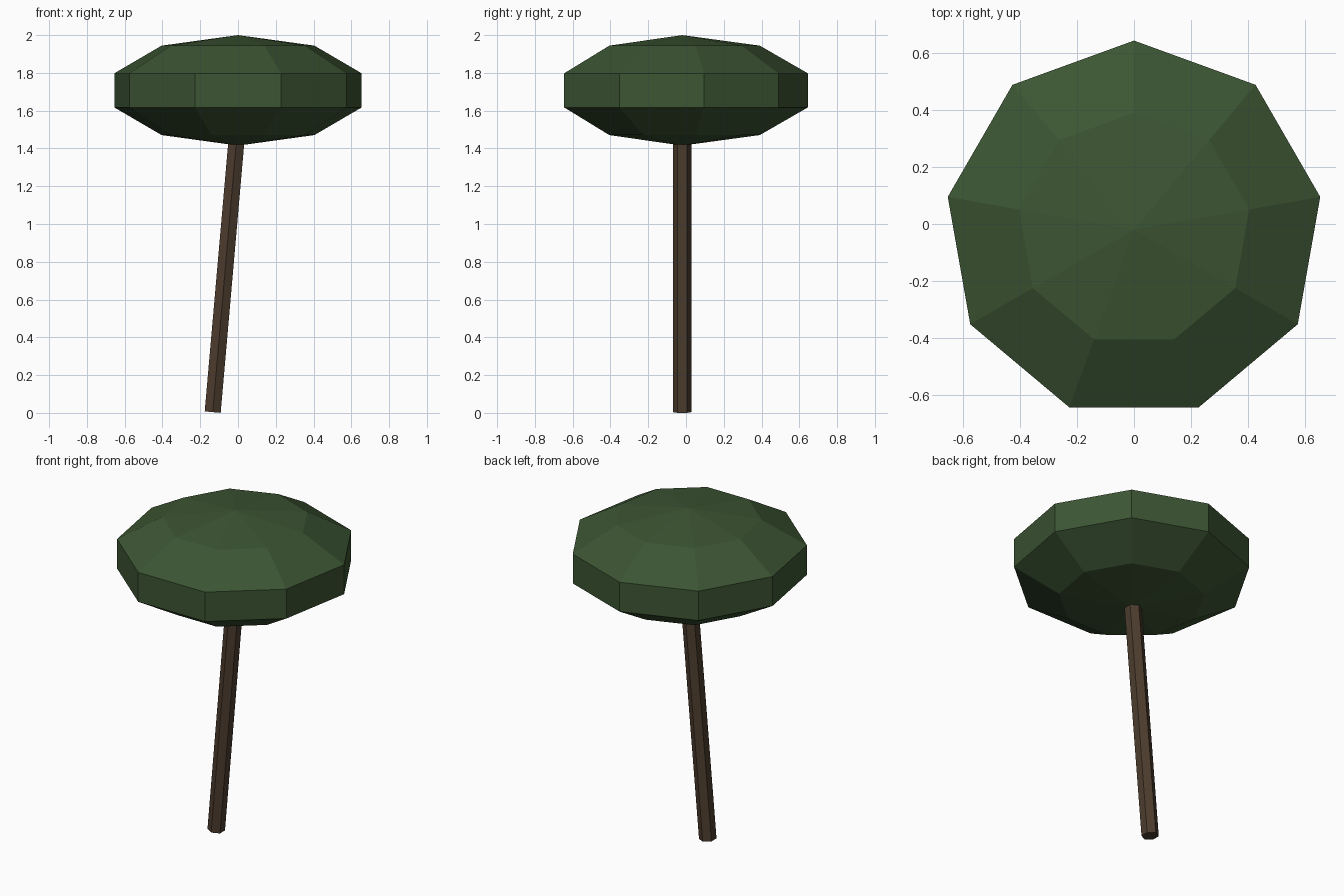
import bpy, bmesh
from math import sin, cos, pi, radians
from mathutils import Matrix, Vector

default = bpy.data.objects.get("Cube")
if default:
    bpy.data.objects.remove(default, do_unlink=True)


def make_material(name, rgb):
    mat = bpy.data.materials.new(name)
    mat.use_nodes = True
    mat.diffuse_color = (*rgb, 1)
    bsdf = next(n for n in mat.node_tree.nodes if n.type == 'BSDF_PRINCIPLED')
    bsdf.inputs["Base Color"].default_value = (*rgb, 1)
    bsdf.inputs["Roughness"].default_value = 0.9
    return mat


def add_object(name, bm, mat):
    bmesh.ops.recalc_face_normals(bm, faces=bm.faces)
    mesh = bpy.data.meshes.new(name)
    bm.to_mesh(mesh)
    bm.free()
    mesh.materials.append(mat)
    obj = bpy.data.objects.new(name, mesh)
    bpy.context.collection.objects.link(obj)
    return obj


leaf_green = make_material("leaf green", (0.045, 0.09, 0.033))
bark_brown = make_material("bark brown", (0.073, 0.045, 0.027))

CENTRE_Y = -0.02

# Canopy: flattened low-poly ball, a half-circle profile spun in nine steps
RADIUS, HALF_HEIGHT, RINGS, SIDES = 0.699, 0.2925, 5, 9
bm = bmesh.new()
profile = [bm.verts.new((0, RADIUS * sin(pi * i / RINGS), HALF_HEIGHT * cos(pi * i / RINGS)))
           for i in range(RINGS + 1)]
edges = [bm.edges.new(pair) for pair in zip(profile, profile[1:])]
bmesh.ops.spin(bm, geom=profile + edges, cent=(0, 0, 0), axis=(0, 0, 1),
               angle=2 * pi, steps=SIDES)
bmesh.ops.remove_doubles(bm, verts=bm.verts, dist=0.001)
canopy = add_object("canopy", bm, leaf_green)
canopy.location = (0, CENTRE_Y, 2 - HALF_HEIGHT)

# Trunk: slim six-sided post leaning five degrees, its top hidden in the canopy
LENGTH = 1.7
bm = bmesh.new()
bmesh.ops.create_cone(bm, cap_ends=True, segments=6, radius1=0.049, radius2=0.049, depth=LENGTH)
bmesh.ops.translate(bm, verts=bm.verts, vec=Vector((0, 0, LENGTH / 2)))
# Points of the hexagon face front and back
first = bm.verts[:][0].co
turn = Vector((0, 1)).angle_signed(first.xy)
bmesh.ops.rotate(bm, verts=bm.verts, matrix=Matrix.Rotation(turn, 3, 'Z'))
trunk = add_object("trunk", bm, bark_brown)
trunk.rotation_euler.y = radians(5)
trunk.location = (-0.134, CENTRE_Y, 0.004)
